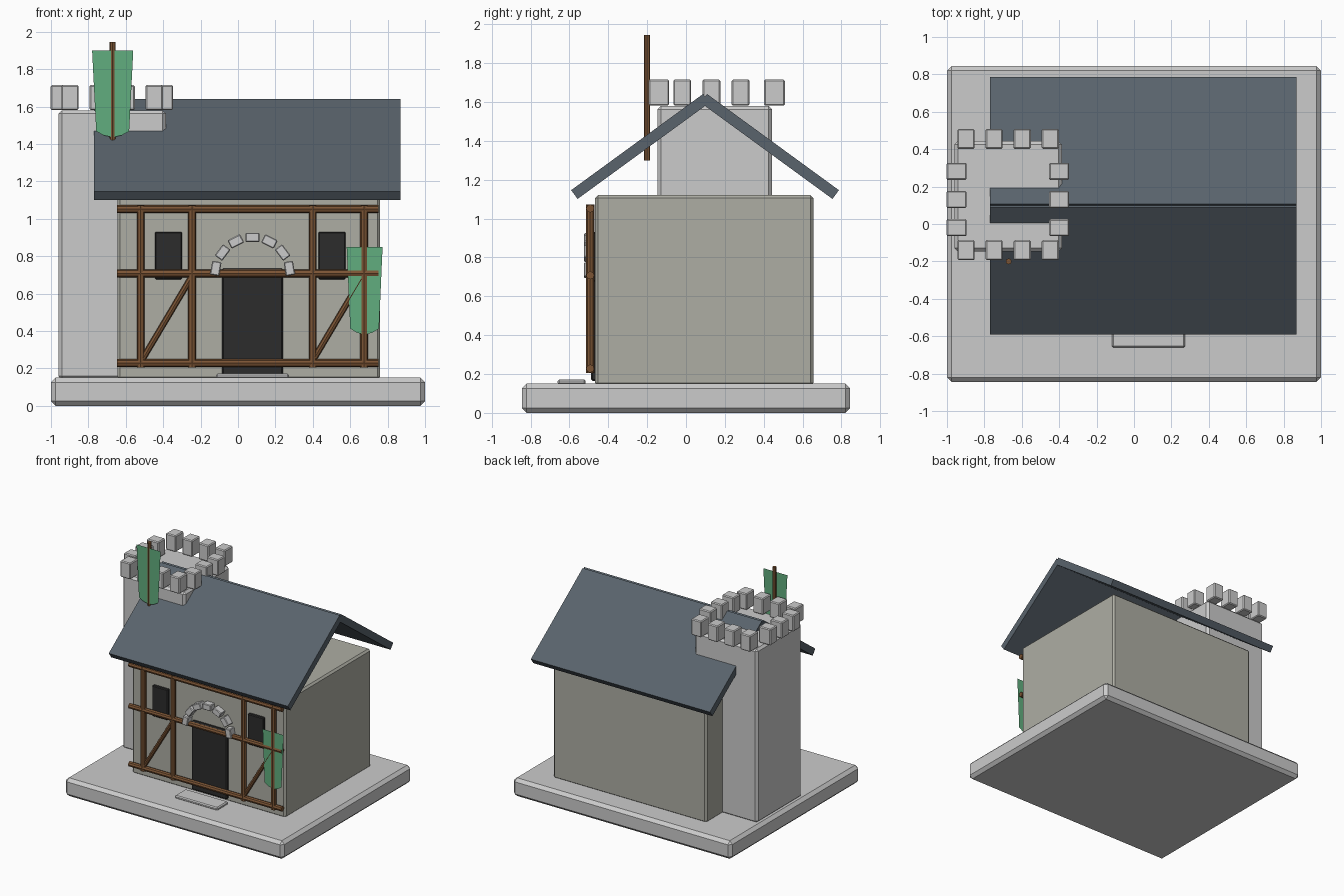
import bpy, math
from mathutils import Vector

if "Cube" in bpy.data.objects:
    bpy.data.objects.remove(bpy.data.objects["Cube"])


def material(name, rgb):
    m = bpy.data.materials.new(name)
    m.diffuse_color = (*rgb, 1)
    m.use_nodes = True
    m.node_tree.nodes["Principled BSDF"].inputs["Base Color"].default_value = m.diffuse_color
    return m


PLASTER = material("plaster", (0.42, 0.42, 0.37))
SLATE = material("slate", (0.10, 0.125, 0.15))
WOOD = material("wood", (0.20, 0.09, 0.035))
DARK = material("dark", (0.025, 0.025, 0.025))
CLOTH = material("cloth", (0.12, 0.42, 0.21))


def box(name, lo, hi, mat=None, bevel=0.0, rot=(0, 0, 0)):
    """Box between two corners, optionally chamfered and turned about its centre."""
    lo, hi = Vector(lo), Vector(hi)
    bpy.ops.mesh.primitive_cube_add(size=1, location=(lo + hi) / 2, rotation=rot)
    ob = bpy.context.object
    ob.name = name
    ob.scale = hi - lo
    bpy.ops.object.transform_apply(location=False, rotation=False, scale=True)
    if bevel:
        mod = ob.modifiers.new("chamfer", 'BEVEL')
        mod.width, mod.segments = bevel, 1
    if mat:
        ob.data.materials.append(mat)
    return ob


def block(name, c, size, **kw):
    c, h = Vector(c), Vector(size) / 2
    return box(name, c - h, c + h, **kw)


def beam(name, a, b, r=0.021):
    """Eight-sided timber from a to b."""
    a, b = Vector(a), Vector(b)
    bpy.ops.mesh.primitive_cylinder_add(vertices=8, radius=r, depth=(b - a).length,
                                        location=(a + b) / 2)
    ob = bpy.context.object
    ob.name = name
    ob.rotation_euler = (b - a).to_track_quat('Z', 'Y').to_euler()
    ob.data.materials.append(WOOD)


def banner(name, x, y, top, w, h):
    """Thin cloth with a tapered, shallow pointed foot."""
    pts = [(-w, 0), (w, 0), (.8 * w, -.93 * h), (.45 * w, -.975 * h), (0, -h),
           (-.45 * w, -.975 * h), (-.8 * w, -.93 * h)]
    me = bpy.data.meshes.new(name)
    me.from_pydata([(x + px, y, top + pz) for px, pz in pts], [], [tuple(range(len(pts)))])
    me.materials.append(CLOTH)
    bpy.context.collection.objects.link(bpy.data.objects.new(name, me))


# Masses
box("base", (-1, -.845, 0), (1, .845, .15), bevel=.025)
box("hall", (-.645, -.467, .14), (.76, .655, 1.12), PLASTER, .015)
box("tower", (-.96, -.147, .14), (-.385, .443, 1.58), bevel=.018)

# Roof slabs, mirrored about the ridge at y = 0.098
for name, s in (("roof_front", -1), ("roof_back", 1)):
    block(name, (.05, .098 + s * .333, 1.371), (1.64, .84, .056), mat=SLATE,
          rot=(-s * math.radians(36.1), 0, 0))

# Battlements: rows of four front and back, three on each side
for y in (-.14, .455):
    for i in range(4):
        block("merlon", (-.898 + .15 * i, y, 1.648), (.092, .107, .134), bevel=.007)
for x in (-.948, -.40):
    for i in range(3):
        block("merlon", (x, -.019 + .15 * i, 1.648), (.107, .092, .134), bevel=.007)

# Openings and doorstep
box("door", (-.085, -.49, .165), (.241, -.45, .735), DARK, .008)
for x in (-.372, .503):
    box("window", (x - .073, -.49, .676), (x + .073, -.45, .93), DARK, .006)
box("doorstep", (-.118, -.66, .145), (.273, -.517, .172), bevel=.008)

# Arch stones over the door
for i in range(7):
    a = math.radians(10 + i * 160 / 6)
    block("arch_stone", (.078 + .2 * math.cos(a), -.495, .70 + .2 * math.sin(a)),
          (.05, .06, .075), bevel=.005, rot=(0, -a, 0))

# Timber framing
Y = -.493
for z in (.228, .708, 1.052):
    beam("rail", (-.647, Y, z), (.752, Y, z))
for x in (-.52, -.246, .40, .674):
    beam("post", (x, Y, .205), (x, Y, 1.072))
for x in (-.51, .405):
    beam("brace", (x, Y, .25), (x + .262, Y, .69), .016)

# Banners and flagpole
beam("flagpole", (-.67, -.2, 1.3), (-.67, -.2, 1.945), .016)
banner("tower_banner", -.67, -.212, 1.9, .11, .465)
banner("wall_banner", .677, -.508, .85, .096, .47)
